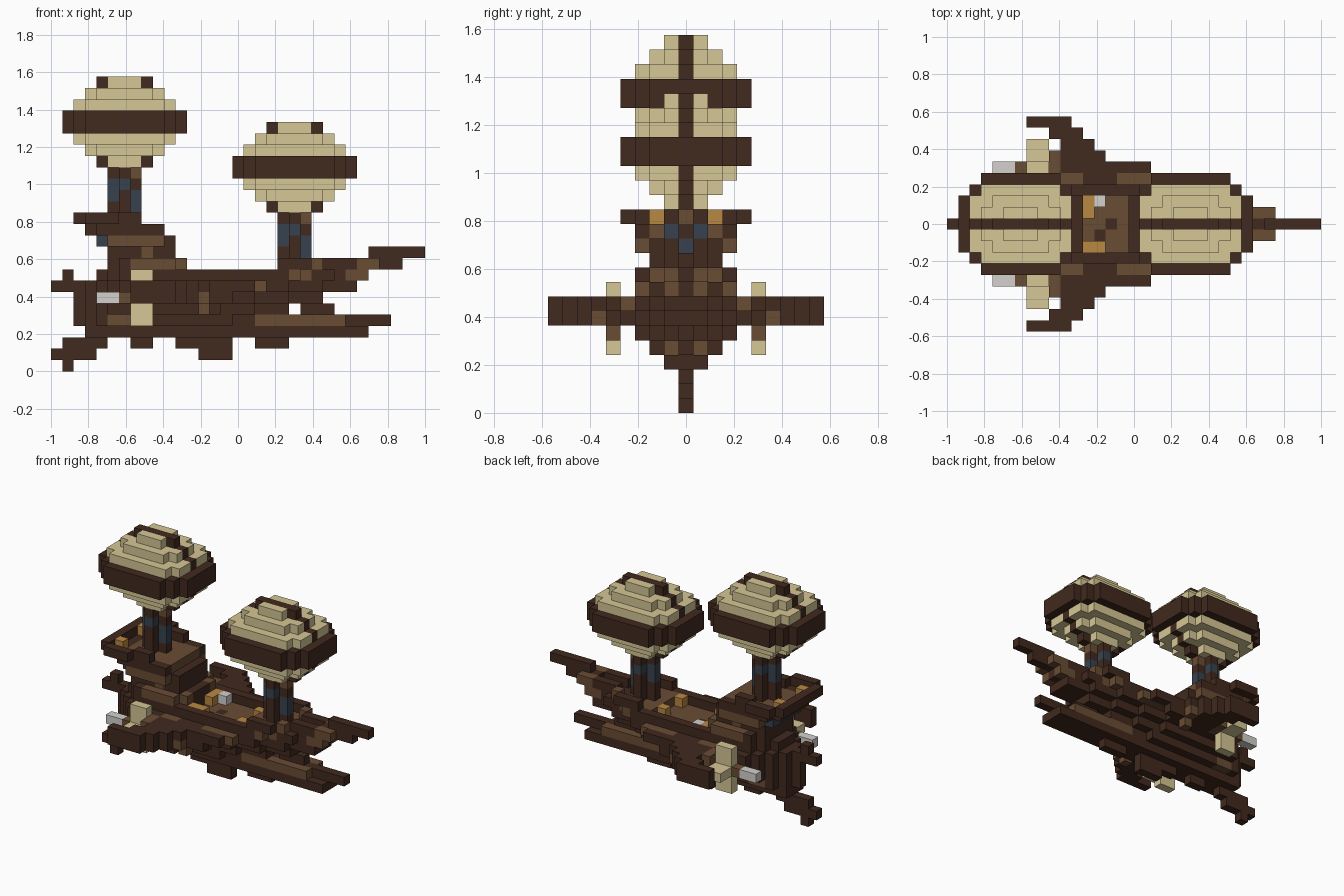
import bpy
import bmesh

cube = bpy.data.objects.get("Cube")
if cube:
    bpy.data.objects.remove(cube, do_unlink=True)

UNIT = 2 / 33  # edge of one block


def linear(code):
    values = [int(code[n:n + 2], 16) / 255 for n in (0, 2, 4)]
    return [((c + 0.055) / 1.055) ** 2.4 for c in values] + [1]


def make_material(name, code):
    mat = bpy.data.materials.new(name)
    mat.use_nodes = True
    colour = linear(code)
    mat.diffuse_color = colour
    mat.node_tree.nodes["Principled BSDF"].inputs["Base Color"].default_value = colour
    return mat


PALETTE = {
    "dark wood": "41291e",
    "brown wood": "694c34",
    "pale canvas": "d5c795",
    "blue iron": "37424f",
    "grey metal": "d3d1cd",
    "amber": "b88842",
}
MATERIALS = [make_material(n, c) for n, c in PALETTE.items()]
DARK, BROWN, PALE, BLUE, GREY, AMBER = range(len(MATERIALS))

cells = {}  # block position -> (part, colour)


def fill(part, colour, xs, ys, zs):
    """Fill a run of blocks; each range is inclusive, or one number."""
    spans = [range(s[0], s[1] + 1) if isinstance(s, tuple) else (s,) for s in (xs, ys, zs)]
    for i in spans[0]:
        for j in spans[1]:
            for k in spans[2]:
                cells[i, j, k] = (part, colour)


def both(part, colour, xs, ys, zs):
    """Fill on the left side and mirrored on the right."""
    fill(part, colour, xs, ys, zs)
    flip = (-ys[1], -ys[0]) if isinstance(ys, tuple) else -ys
    fill(part, colour, xs, flip, zs)


def paint(colour, xs, level, reach):
    """Recolour the outer planks of existing blocks on one level."""
    for (i, j, k), (part, _) in list(cells.items()):
        if xs[0] <= i <= xs[1] and k == level and abs(j) >= reach:
            cells[i, j, k] = (part, colour)


# Hull: layers from keel to gunwale, tapered at stern and bow
layers = {3: (3, 27, 1), 4: (3, 18, 2), 5: (3, 20, 3),
          6: (3, 23, 4), 7: (3, 26, 4), 8: (4, 27, 3)}
for k, (stern, bow, width) in layers.items():
    for i in range(stern, bow + 1):
        w = min(width, i - stern + 1, (bow - i + 3) // 3)
        fill("hull", DARK, i, (-w, w), k)

# Ram under the bow, split by the dark stem
both("ram", BROWN, (18, 25), 1, 4)
fill("ram", DARK, (18, 29), 0, 4)

# Hull planks in the lighter wood
paint(BROWN, (5, 6), 4, 2)
both("hull", BROWN, 18, 4, 7)
both("hull", BROWN, (10, 11), 4, 7)
both("hull", BROWN, (15, 17), 4, 7)
both("hull", BROWN, 21, 3, 8)
paint(BROWN, (26, 27), 8, 1)

# Sunken main deck
for i in range(12, 19):
    for j in range(-2, 3):
        cells.pop((i, j, 8), None)
        cells[i, j, 7] = ("deck", BROWN)
fill("deck", DARK, 14, 0, 7)
fill("deck", DARK, 13, -1, 7)
fill("deck", BROWN, (19, 22), (-2, 2), 8)

# Cargo on the deck
fill("cargo", AMBER, 12, (1, 2), 8)
fill("cargo", AMBER, (12, 13), -2, 8)
fill("cargo", GREY, 13, 2, 8)
fill("cargo", AMBER, 18, -2, 8)
fill("cargo", AMBER, 18, 1, 8)

# Bow rail and bowsprit
both("bow_rail", DARK, (20, 22), 3, 9)
both("bow_rail", BROWN, 23, 2, 9)
both("bow_rail", DARK, (24, 26), 1, 9)
both("bow_rail", BROWN, (27, 28), 1, 9)
fill("bowsprit", DARK, (27, 30), 0, 9)
fill("bowsprit", DARK, (28, 32), 0, 10)
fill("bow_strut", DARK, (22, 24), 0, 5)

# Wing stubs sweeping back to upright tips
both("side_sponson", DARK, (9, 17), 5, 7)
both("side_sponson", DARK, (10, 15), 5, 6)
for j, span in {6: (10, 13), 7: (10, 12), 8: (9, 11), 9: (7, 10)}.items():
    both("wing", DARK, span, j, (6, 7))
both("wing", BROWN, 9, (5, 6), (6, 7))
both("wing_bracket", BROWN, 13, 5, 5)
both("wing_bracket", BROWN, 13, 6, 6)

# Propellers: crossed blades on a short shaft
both("propeller", PALE, (7, 8), 5, (4, 8))
both("propeller", PALE, (7, 8), (5, 7), 6)
both("propeller_shaft", BROWN, 6, 5, 6)
both("propeller_shaft", GREY, (4, 5), 5, 6)

# Rudder and tail fins on the centre line
for k, span in enumerate([(1, 1), (0, 3), (1, 4), (3, 4), (2, 4), (2, 4), (2, 4), (0, 3), (1, 1)]):
    fill("rudder", DARK, span, 0, k)

# Keel fins
for span in ((7, 8), (11, 15), (18, 20)):
    fill("keel", DARK, span, 0, 2)
fill("keel", DARK, (13, 15), 0, 1)

# Stern castle: stacked storeys leaning aft, tapered at both ends
storeys = {9: (5, 11, 3, 2), 10: (5, 10, 2, 2), 11: (4, 10, 3, 2), 12: (3, 9, 3, 3)}
for k, (back, front, width, tip) in storeys.items():
    for i in range(back, front + 1):
        w = min(width, i - back + 2, front - i + tip)
        fill("stern_castle", DARK, i, (-w, w), k)
paint(BROWN, (7, 11), 9, 2)
paint(BROWN, (8, 8), 10, 2)
paint(BROWN, (5, 9), 11, 2)
fill("stern_castle", BLUE, 4, (-2, 2), 11)
fill("stern_castle", BROWN, (4, 9), (-2, 2), 12)
fill("castle_rail", DARK, 2, (-3, 3), 13)
both("castle_rail", DARK, (3, 5), 4, 13)
both("castle_rail", DARK, (6, 7), 3, 13)
both("castle_lantern", AMBER, 3, 2, 13)


def mast(part, centre, bottom):
    """Cross-shaped mast; fore, aft and side posts carry iron patches."""
    posts = {(0, 0): (), (1, 0): (1, 2), (-1, 0): (2, 3), (0, 1): (3,), (0, -1): (3,)}
    for (a, b), patches in posts.items():
        for n in range(5):
            fill(part, BLUE if n in patches else DARK, centre + a, b, bottom + n)
    fill(part, BROWN, centre + 1, 0, bottom + 4)


def balloon(part, centre, base):
    """Stepped canvas envelope with a wooden band and central rib."""
    shapes = [(1, 1, 0), (2, 2, 2, 1), (3, 3, 3, 3, 2), (4, 4, 4, 4, 3, 2)]
    for level in range(8):
        step = min(level, 7 - level)
        band = step == 3
        for d, w in enumerate(shapes[step]):
            for x in (centre + d, centre - d):
                fill(part, DARK if band else PALE, x, (-w, w), base + level)
                fill(part, DARK, x, 0, base + level)


mast("rear_mast", 6, 13)
mast("front_mast", 21, 9)
balloon("rear_balloon", 6, 18)
balloon("front_balloon", 21, 14)

# Turn the blocks of each part into a mesh of its exposed faces
SIDES = [(axis, sign) for axis in range(3) for sign in (0, 1)]
parts = {}
for pos, (part, colour) in cells.items():
    parts.setdefault(part, []).append((pos, colour))

for part, blocks in parts.items():
    bm = bmesh.new()
    for pos, colour in blocks:
        for axis, sign in SIDES:
            near = list(pos)
            near[axis] += 2 * sign - 1
            if tuple(near) in cells:
                continue
            u, v = (axis + 1) % 3, (axis + 2) % 3
            loop = []
            for a, b in ((0, 0), (1, 0), (1, 1), (0, 1)):
                corner = list(pos)
                corner[axis] += sign
                corner[u] += a
                corner[v] += b
                x, y, z = corner
                loop.append(bm.verts.new((x * UNIT - 1, (y - 0.5) * UNIT, z * UNIT)))
            face = bm.faces.new(loop if sign else loop[::-1])
            face.material_index = colour
    bmesh.ops.remove_doubles(bm, verts=bm.verts, dist=UNIT / 100)
    bmesh.ops.dissolve_limit(bm, angle_limit=0.01, verts=bm.verts, edges=bm.edges,
                             delimit={'MATERIAL'})
    mesh = bpy.data.meshes.new(part)
    bm.to_mesh(mesh)
    bm.free()
    for mat in MATERIALS:
        mesh.materials.append(mat)
    bpy.context.collection.objects.link(bpy.data.objects.new(part, mesh))
